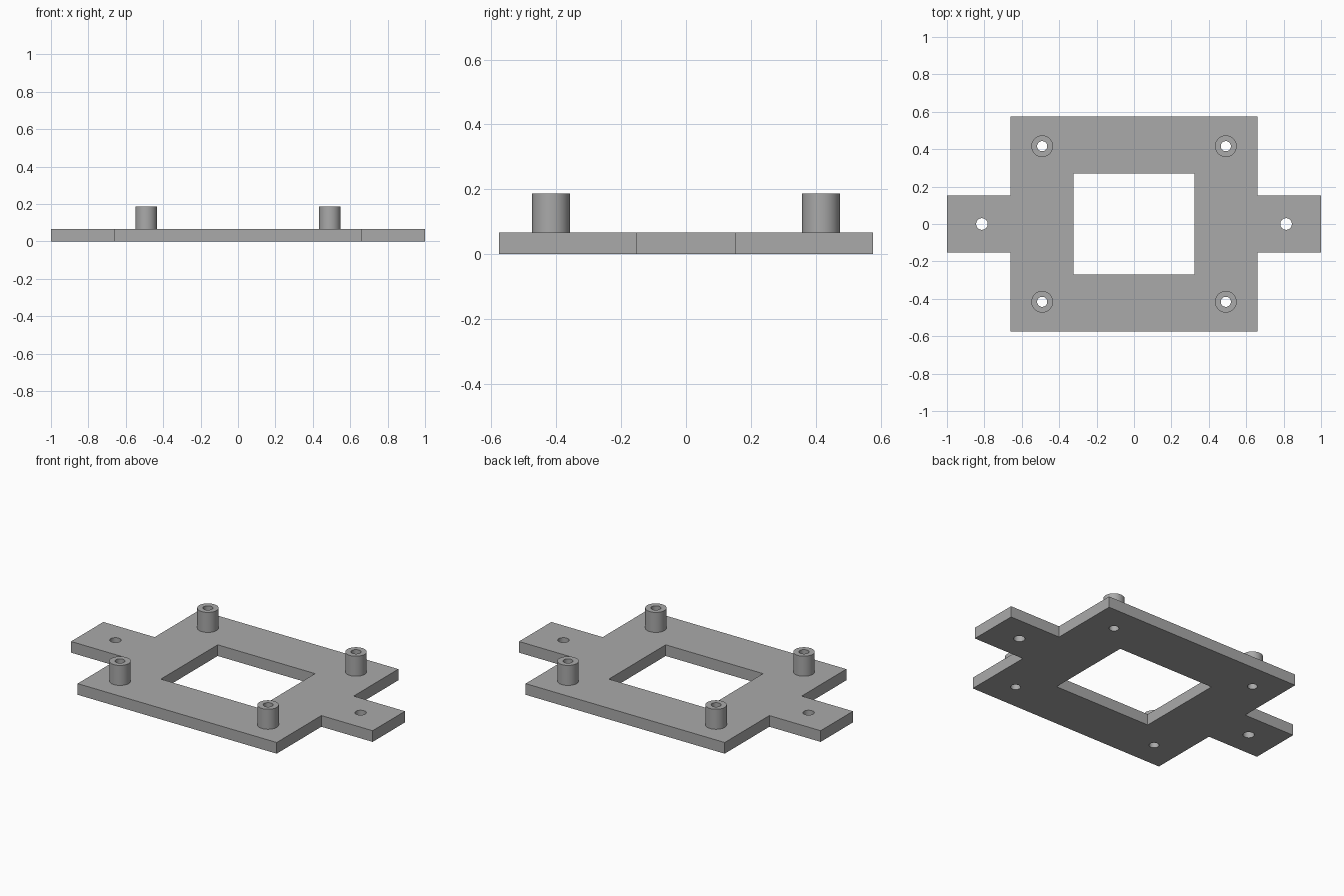
import bpy
import bmesh
from math import cos, sin, tau

cube = bpy.data.objects.get("Cube")
if cube:
    bpy.data.objects.remove(cube, do_unlink=True)

# Main dimensions
THICK, TOP = 0.067, 0.187
BODY_X, BODY_Y = 0.66, 0.576
TAB_X, TAB_Y = 1.0, 0.153
WIN_X, WIN_Y = 0.323, 0.269
BOSS_X, BOSS_Y = 0.491, 0.416
BOSS_R, BORE_R = 0.058, 0.027
TAB_HOLE_X, TAB_HOLE_R = 0.813, 0.031

grey = bpy.data.materials.new("plain grey")
grey.use_nodes = True
colour = (0.4, 0.4, 0.4, 1)
grey.diffuse_color = colour
grey.node_tree.nodes["Principled BSDF"].inputs["Base Color"].default_value = colour


def circle(x, y, r, n=48):
    return [(x + r * cos(tau * i / n), y + r * sin(tau * i / n)) for i in range(n)]


def rectangle(w, h):
    return [(-w, -h), (w, -h), (w, h), (-w, h)]


def extruded(name, loops, z0, z1):
    """Extrude an outline with holes, given as closed loops, from z0 to z1."""
    curve = bpy.data.curves.new(name + "_profile", "CURVE")
    curve.dimensions = "2D"
    curve.fill_mode = "BOTH"
    curve.extrude = (z1 - z0) / 2
    for loop in loops:
        spline = curve.splines.new("POLY")
        spline.points.add(len(loop) - 1)
        for point, (x, y) in zip(spline.points, loop):
            point.co = (x, y, 0, 1)
        spline.use_cyclic_u = True
    helper = bpy.data.objects.new(name + "_profile", curve)
    bpy.context.collection.objects.link(helper)
    bpy.context.view_layer.update()
    mesh = bpy.data.meshes.new_from_object(
        helper.evaluated_get(bpy.context.evaluated_depsgraph_get()))
    bpy.data.objects.remove(helper, do_unlink=True)
    bpy.data.curves.remove(curve)

    # Weld caps to walls and lift to the wanted height
    bm = bmesh.new()
    bm.from_mesh(mesh)
    bmesh.ops.remove_doubles(bm, verts=bm.verts, dist=0.0001)
    bmesh.ops.translate(bm, verts=bm.verts, vec=(0, 0, (z0 + z1) / 2))
    bmesh.ops.recalc_face_normals(bm, faces=bm.faces)
    bm.to_mesh(mesh)
    bm.free()
    mesh.materials.clear()
    mesh.materials.append(grey)
    mesh.name = name
    obj = bpy.data.objects.new(name, mesh)
    bpy.context.collection.objects.link(obj)
    bpy.ops.object.select_all(action="DESELECT")
    obj.select_set(True)
    bpy.context.view_layer.objects.active = obj
    bpy.ops.object.shade_smooth_by_angle()
    return obj


# Plate: body with two side tabs, a window, boss bores and tab holes
half = [(BODY_X, -BODY_Y), (BODY_X, -TAB_Y), (TAB_X, -TAB_Y),
        (TAB_X, TAB_Y), (BODY_X, TAB_Y), (BODY_X, BODY_Y)]
outline = half + [(-x, -y) for x, y in half]
corners = {"front_right": (-1, -1), "front_left": (1, -1),
           "back_right": (-1, 1), "back_left": (1, 1)}
centres = {k: (sx * BOSS_X, sy * BOSS_Y) for k, (sx, sy) in corners.items()}
holes = [rectangle(WIN_X, WIN_Y)]
holes += [circle(x, y, BORE_R) for x, y in centres.values()]
holes += [circle(s * TAB_HOLE_X, 0, TAB_HOLE_R) for s in (-1, 1)]
extruded("base_plate", [outline] + holes, 0, THICK)

# Hollow standoffs near the corners
for corner, (x, y) in centres.items():
    extruded("standoff_" + corner,
             [circle(x, y, BOSS_R), circle(x, y, BORE_R)], THICK, TOP)
